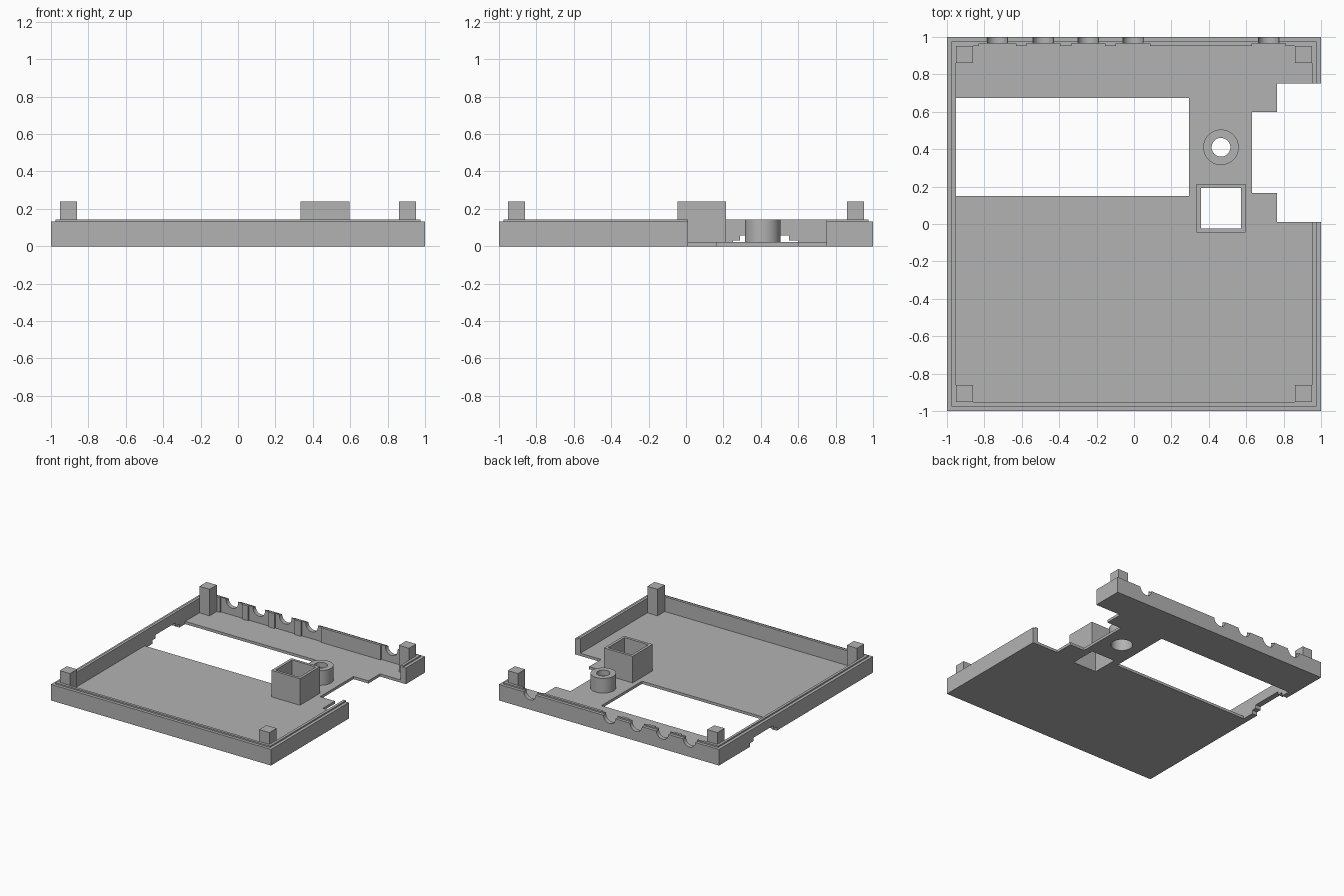
import bpy
import bmesh
from math import cos, sin, pi, sqrt

default = bpy.data.objects.get("Cube")
if default:
    bpy.data.objects.remove(default, do_unlink=True)

grey = bpy.data.materials.new("plain grey")
grey.use_nodes = True
colour = (0.45, 0.45, 0.45, 1)
grey.diffuse_color = colour
grey.node_tree.nodes["Principled BSDF"].inputs["Base Color"].default_value = colour


def make_object(name, bm):
    bmesh.ops.recalc_face_normals(bm, faces=bm.faces[:])
    mesh = bpy.data.meshes.new(name)
    bm.to_mesh(mesh)
    bm.free()
    mesh.materials.append(grey)
    obj = bpy.data.objects.new(name, mesh)
    bpy.context.collection.objects.link(obj)
    return obj


def box(name, x, y, z):
    """Block given by its (low, high) extents on each axis."""
    bm = bmesh.new()
    bmesh.ops.create_cube(bm, size=1)
    for v in bm.verts:
        v.co = [e[0] if c < 0 else e[1] for c, e in zip(v.co, (x, y, z))]
    return make_object(name, bm)


def revolve(name, profile, centre=(0, 0), sides=4, closed=True):
    """Sweep (half width, height) points round a centre; four sides gives a square."""
    bm = bmesh.new()
    scale, turn = (sqrt(2), pi / 4) if sides == 4 else (1, 0)
    rings = []
    for r, z in profile:
        angles = [2 * pi * i / sides + turn for i in range(sides)]
        rings.append([bm.verts.new((centre[0] + r * scale * cos(a),
                                    centre[1] + r * scale * sin(a), z)) for a in angles])
    pairs = list(zip(rings, rings[1:]))
    if closed:
        pairs.append((rings[-1], rings[0]))
    else:
        bm.faces.new(rings[0])
        bm.faces.new(rings[-1])
    for a, b in pairs:
        for i in range(sides):
            j = (i + 1) % sides
            bm.faces.new((a[i], a[j], b[j], b[i]))
    return make_object(name, bm)


def cut(target, cutter):
    mod = target.modifiers.new("cut", 'BOOLEAN')
    mod.operation = 'DIFFERENCE'
    mod.solver = 'EXACT'
    mod.object = cutter
    bpy.context.view_layer.objects.active = target
    bpy.ops.object.modifier_apply(modifier=mod.name)
    bpy.data.objects.remove(cutter, do_unlink=True)


def smooth(obj):
    bpy.ops.object.select_all(action='DESELECT')
    obj.select_set(True)
    bpy.context.view_layer.objects.active = obj
    bpy.ops.object.shade_smooth_by_angle(angle=pi / 6)


FLOOR, RIM, LIP, TALL = 0.022, 0.132, 0.143, 0.24
INNER, STEP = 0.953, 0.975
BOSS = (0.465, 0.41)
TOWER = (0.465, 0.085)

# Tray with walls and a raised inner lip
tray = revolve("tray", [(1, 0), (1, RIM), (STEP, RIM), (STEP, LIP),
                        (INNER, LIP), (INNER, FLOOR)], closed=False)

# Display window and stepped cut-out on the left side
through = (-0.1, 0.3)
cut(tray, box("window_cutter", (-INNER, 0.295), (0.15, 0.675), through))
cut(tray, box("side_cutter", (0.765, 1.1), (0.01, 0.75), through))
cut(tray, box("inner_side_cutter", (0.63, 0.8), (0.165, 0.6), through))

# Stepped notch under the right wall
for low, high, top in ((0.25, 0.6, 0.03), (0.29, 0.55, 0.058)):
    cut(tray, box("notch_cutter", (-1.1, -0.94), (low, high), (-0.1, top)))

# Half-round cable openings in the back wall, each in a shallow pocket
for x, half in ((-0.73, 0.1), (-0.485, 0.09), (-0.245, 0.09), (-0.005, 0.09), (0.72, 0.09)):
    cut(tray, box("pocket_cutter", (x - half, x + half), (0.94, 0.965), (FLOOR, 0.3)))
    bm = bmesh.new()
    bmesh.ops.create_cone(bm, cap_ends=True, segments=32, radius1=0.055,
                          radius2=0.055, depth=0.3)
    for v in bm.verts:
        v.co = (v.co.x + x, v.co.z + 1, v.co.y + 0.134)
    cut(tray, make_object("cable_cutter", bm))

# Floor openings under the tower and the screw boss
cut(tray, box("tower_cutter", (0.357, 0.573), (-0.023, 0.193), (-0.1, 0.1)))
cut(tray, revolve("boss_cutter", [(0.082, -0.1), (0.082, 0.1)], BOSS, 48, closed=False))
smooth(tray)

# Square hollow tower
revolve("square_tower", [(0.13, FLOOR), (0.13, TALL), (0.108, TALL), (0.108, FLOOR)], TOWER)

# Screw boss with a wide bore below and a narrow one above
boss = revolve("screw_boss", [(0.095, FLOOR), (0.095, LIP), (0.05, LIP), (0.05, 0.1),
                              (0.082, 0.1), (0.082, FLOOR)], BOSS, 48)
smooth(boss)

# Corner posts
for sx, side in ((-1, "right"), (1, "left")):
    for sy, end in ((-1, "front"), (1, "back")):
        box(f"{end}_{side}_post", sorted((sx * 0.86, sx * INNER)),
            sorted((sy * 0.86, sy * INNER)), (FLOOR, TALL))
